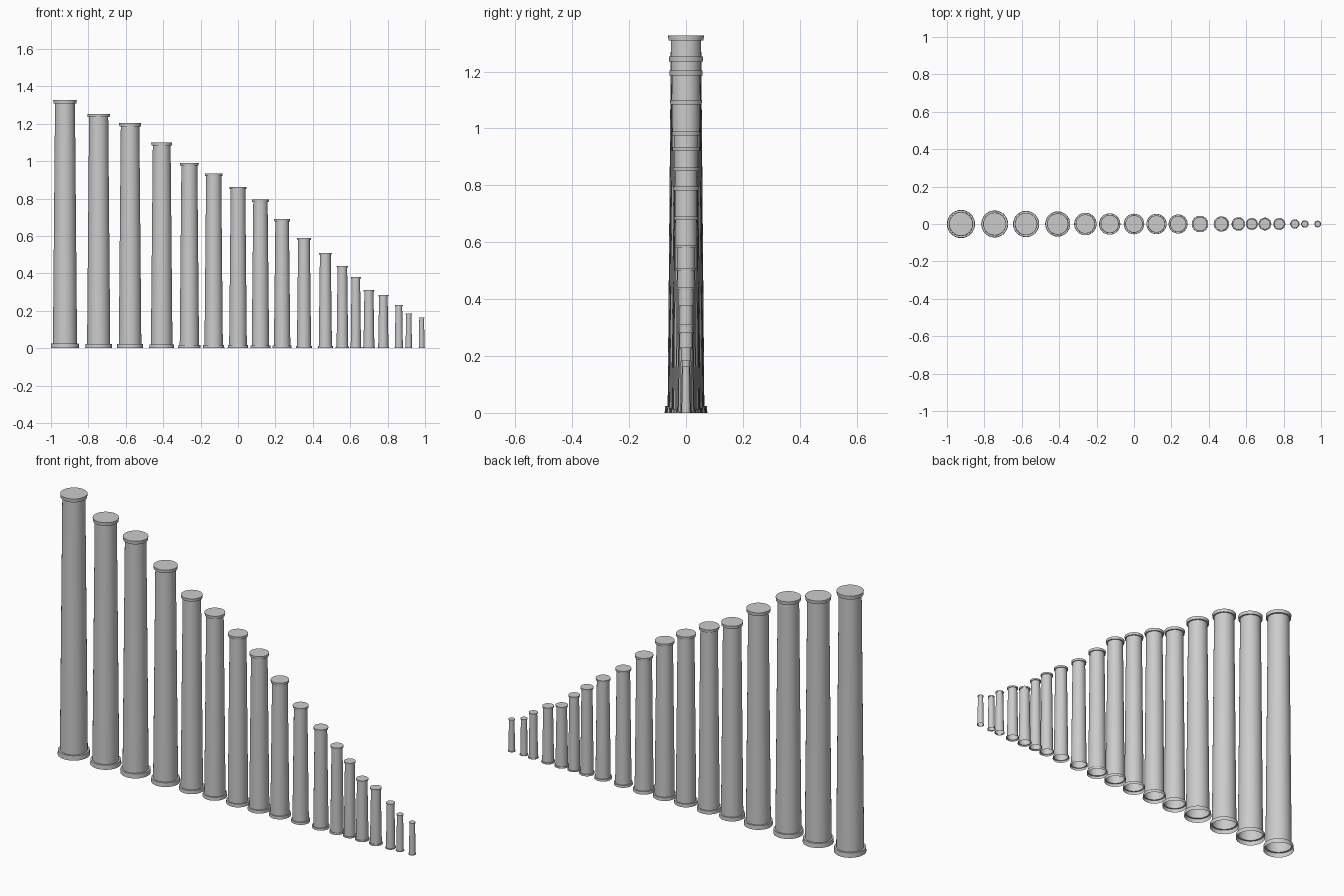
import bpy, bmesh
from math import sin, cos, pi

if "Cube" in bpy.data.objects:
    bpy.data.objects.remove(bpy.data.objects["Cube"])

SIDES = 32

# centre x, height, base radius of each column, tallest first
COLUMNS = [
    (-0.925, 1.327, 0.075), (-0.745, 1.253, 0.072), (-0.577, 1.203, 0.070),
    (-0.408, 1.10, 0.067), (-0.26, 0.99, 0.060), (-0.13, 0.935, 0.057),
    (0.0, 0.863, 0.055), (0.12, 0.795, 0.054), (0.236, 0.69, 0.051),
    (0.353, 0.59, 0.044), (0.467, 0.51, 0.041), (0.558, 0.44, 0.036),
    (0.63, 0.38, 0.032), (0.70, 0.31, 0.034), (0.777, 0.285, 0.032),
    (0.86, 0.23, 0.025), (0.913, 0.185, 0.020), (0.982, 0.163, 0.018),
]


def column(index, x, height, r):
    base_h = max(0.003, 0.4 * r - 0.006)
    cap_h = 0.24 * r
    # base ring, tapered shaft, cap; closed on top and hollow below
    profile = [
        (r, 0), (0.98 * r, base_h), (0.86 * r, base_h),
        (0.71 * r, height - cap_h), (0.82 * r, height - cap_h),
        (0.84 * r, height),
    ]
    bm = bmesh.new()
    rings = [[bm.verts.new((pr * cos(2 * pi * i / SIDES),
                            pr * sin(2 * pi * i / SIDES), z))
              for i in range(SIDES)] for pr, z in profile]
    for low, high in zip(rings, rings[1:]):
        for i in range(SIDES):
            j = (i + 1) % SIDES
            bm.faces.new((low[i], low[j], high[j], high[i]))
    bm.faces.new(rings[-1])
    mesh = bpy.data.meshes.new(f"column_{index:02d}")
    bm.to_mesh(mesh)
    bm.free()
    obj = bpy.data.objects.new(f"column_{index:02d}", mesh)
    obj.location.x = x
    bpy.context.collection.objects.link(obj)
    bpy.context.view_layer.objects.active = obj
    obj.select_set(True)


# descending row of columns
for n, (x, height, radius) in enumerate(COLUMNS, 1):
    column(n, x, height, radius)

bpy.ops.object.shade_smooth_by_angle()
